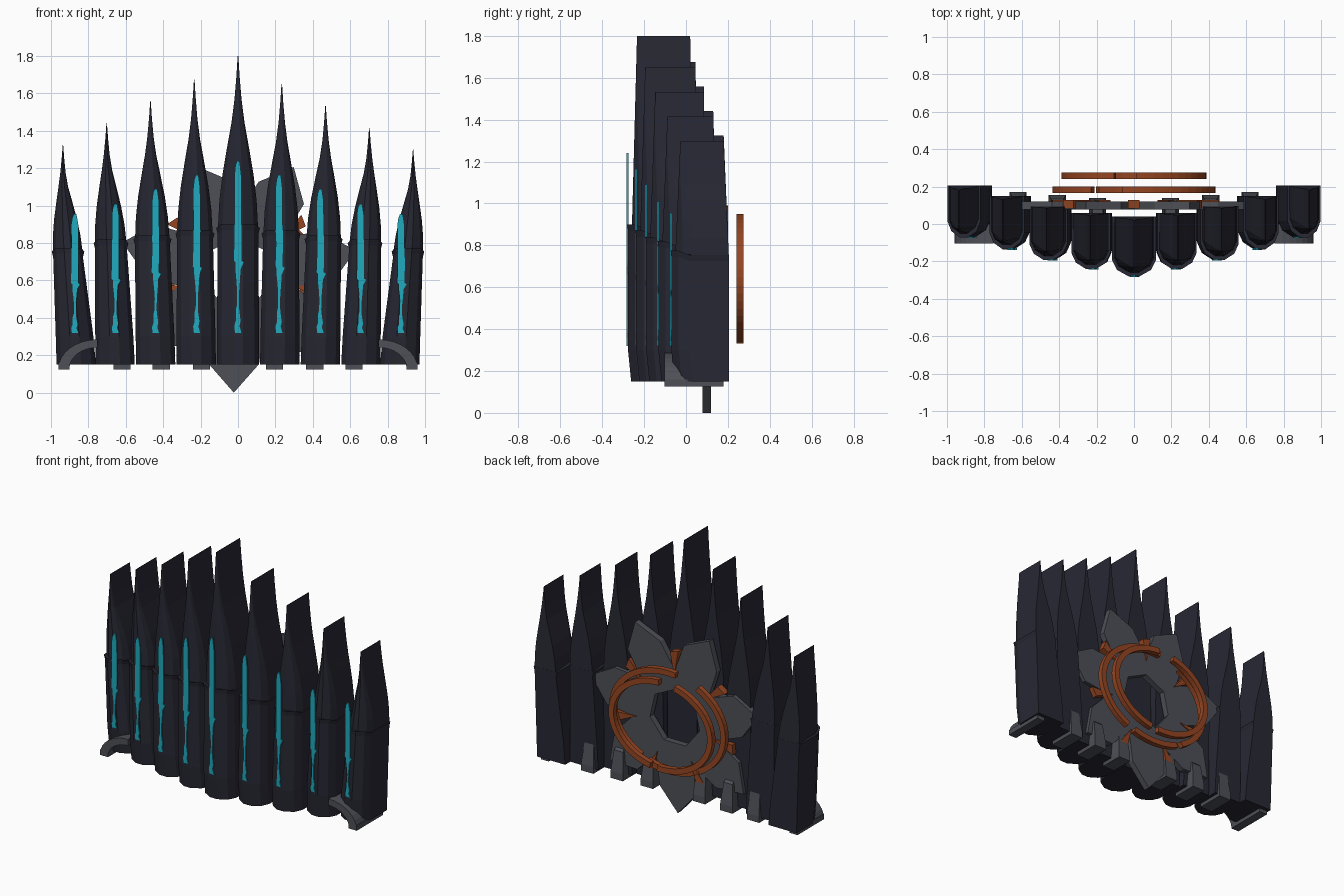
import bpy, bmesh
from math import cos, sin, radians, tau

cube = bpy.data.objects.get("Cube")
if cube:
    bpy.data.objects.remove(cube)


def material(name, rgb):
    m = bpy.data.materials.new(name)
    m.use_nodes = True
    m.diffuse_color = (*rgb, 1)
    m.node_tree.nodes["Principled BSDF"].inputs["Base Color"].default_value = (*rgb, 1)
    return m


NAVY = material("dark navy", (0.021, 0.021, 0.034))
GREY = material("slate grey", (0.075, 0.08, 0.095))
ORANGE = material("burnt orange", (0.30, 0.06, 0.016))
CYAN = material("glowing cyan", (0.015, 0.40, 0.52))


def finish(bm, name, mat):
    bmesh.ops.recalc_face_normals(bm, faces=bm.faces)
    me = bpy.data.meshes.new(name)
    bm.to_mesh(me)
    bm.free()
    me.materials.append(mat)
    ob = bpy.data.objects.new(name, me)
    bpy.context.collection.objects.link(ob)
    return ob


def loft(bm, rings):
    """Skin a stack of closed rings and cap both ends."""
    rows = [[bm.verts.new(p) for p in ring] for ring in rings]
    n = len(rows[0])
    for a, b in zip(rows, rows[1:]):
        for i in range(n):
            j = (i + 1) % n
            bm.faces.new((a[i], a[j], b[j], b[i]))
    bm.faces.new(rows[0])
    bm.faces.new(rows[-1])


def prism(bm, outline, y0, y1):
    """Extrude an (x, z) outline along y."""
    loft(bm, [[(x, y, z) for x, z in outline] for y in (y0, y1)])


# Pillar cross-section: flat back, straight sides, faceted front
def section(lo, hi, front, back, z, lift=0.0):
    mid, half = (lo + hi) / 2, (hi - lo) / 2
    shape = [(1, None), (1, 0.085), (0.78, 0.035), (0.25, 0), (-0.25, 0),
             (-0.78, 0.035), (-1, 0.085), (-1, None)]
    ring = []
    for u, d in shape:
        y = back if d is None else front + d
        ring.append((mid + u * half, y, z + (lift if d is not None and d < 0.05 else 0)))
    return ring


# Spire narrowing: share of height, share of width
TAPER = [(0, 0.96), (0.18, 0.88), (0.33, 0.73), (0.5, 0.49), (0.62, 0.31),
         (0.75, 0.17), (0.88, 0.08), (1, 0.015)]


def pillar(name, base, seam, seam_z, tip_x, tip_z, front, back, tip_back):
    bm = bmesh.new()
    loft(bm, [section(*base, front + 0.015, back, 0.15),
              section(*[b + (s - b) * 0.2 for b, s in zip(base, seam)], front, back, 0.3),
              section(seam[0] + 0.004, seam[1] - 0.004, front, back, seam_z - 0.03, 0.02),
              section(seam[0] - 0.004, seam[1] + 0.004, front - 0.003, back, seam_z, 0.02)])
    finish(bm, name + "_base", NAVY)
    bm = bmesh.new()
    mid, half = sum(seam) / 2, (seam[1] - seam[0]) / 2
    rings = []
    for t, w in TAPER:
        x = mid + (tip_x - mid) * min(1, t * 1.5)
        rings.append(section(x - half * w, x + half * w, front + 0.018 + 0.025 * t,
                             back + (tip_back - back) * t, seam_z - 0.02 + (tip_z - seam_z + 0.02) * t))
    # The front facets flatten out towards the blade-like tip
    for ring, (t, w) in zip(rings, TAPER):
        for i in range(1, 7):
            x, y, z = ring[i]
            f = front + 0.018 + 0.025 * t
            ring[i] = (x, f + (y - f) * w, z)
    loft(bm, rings)
    finish(bm, name + "_spire", NAVY)


# Ragged light strip: height below the top, left width, right width
def light_strip(name, x, top, front):
    drop = top - 0.32
    edge = [(0, .006, .008), (.03, .014, .012), (.09, .02, .018), (.45, .018, .02),
            (.58, .022, .018), (.59, .014, .03), (.63, .014, .014), (.70, .008, .01),
            (.76, .005, .006), (.84, .006, .005), (.87, .012, .007), (.93, .012, .014),
            (.96, .02, .008), (1, .016, .018)]
    left = [(x - l, top - drop * t) for t, l, r in edge]
    right = [(x + r, top - drop * t) for t, l, r in reversed(edge)]
    bm = bmesh.new()
    prism(bm, left + right, front - 0.006, front + 0.003)
    finish(bm, name, CYAN)


# Nine pillars, stepping back and down from the middle
BASE = [(-.112, .112), (.118, .328), (.335, .545), (.552, .762), (.76, .97)]
SEAM = [(-.113, .113), (.13, .33), (.36, .555), (.59, .768), (.825, .992)]
SEAM_Z = [.88, .85, .82, .80, .755]
FRONT = [-.277, -.238, -.19, -.132, -.07]
BACK = [.04, .06, .095, .15, .205]
TIP_BACK = [.02, .045, .085, .13, .18]
STRIP_X = [0, .22, .44, .655, .872]
STRIP_TOP = [1.24, 1.165, 1.09, 1.01, .955]
for i in range(5):
    for side in ((1, -1) if i else (1,)):
        label = "centre" if i == 0 else ("left" if side > 0 else "right") + "_%d" % i
        tip = 1.80 if i == 0 else 1.65 - 0.117 * (i - 1) + (0.025 if side < 0 else 0)
        flip = lambda pair: tuple(sorted(side * v for v in pair))
        pillar("pillar_" + label, flip(BASE[i]), flip(SEAM[i]), SEAM_Z[i],
               side * 0.234 * i, tip, FRONT[i], BACK[i], TIP_BACK[i])
        light_strip("light_strip_" + label, side * STRIP_X[i], STRIP_TOP[i], FRONT[i])

# Seven-bladed star plate with an open centre
CZ = 0.64


def polar(r, deg):
    return r * cos(radians(deg)), CZ + r * sin(radians(deg))


STEP = 360 / 7
star, wedges = bmesh.new(), bmesh.new()
for k in range(7):
    a = -90 + k * STEP
    h = STEP / 2
    prism(star, [polar(.19, a - h), polar(.32, a - h), polar(.51, a - 18), polar(.64, a - 2),
                 polar(.50, a + 13), polar(.32, a + h), polar(.19, a + h)], 0.078, 0.12)
    # Wedge pointing inwards in each notch
    b = a + h
    prism(wedges, [polar(.29, b), polar(.44, b - 4), polar(.46, b + 4)], 0.082, 0.128)
finish(star, "star_plate", GREY)
finish(wedges, "notch_wedges", ORANGE)


# Broken oval rings floating behind the star
def ring_arcs(name, rx, rz, width, y0, y1, spans):
    bm = bmesh.new()
    for start, end in spans:
        n = max(4, int((end - start) / 7))
        rings = []
        for k in range(n + 1):
            t = radians(start + (end - start) * k / n)
            rings.append([((rx - d) * cos(t), y, CZ + (rz - d) * sin(t))
                          for d, y in ((0, y0), (0, y1), (width, y1), (width, y0))])
        loft(bm, rings)
    finish(bm, name, ORANGE)


ring_arcs("rear_ring", .388, .31, .038, .24, .275, [(-78, 88), (106, 274)])
ring_arcs("inner_ring", .435, .35, .038, .165, .20, [(-60, 98), (122, 236), (242, 292)])

# Brackets along the foot and curved clamps on the outer corners
for side, word in ((1, "left"), (-1, "right")):
    for i, (x, depth) in enumerate(((.195, .14), (.41, .155), (.62, .17))):
        bm = bmesh.new()
        loft(bm, [[(side * x + u * w, y, z) for u, y in ((-1, y0), (1, y0), (1, y1), (-1, y1))]
                  for z, w, y0, y1 in ((.125, .046, -.02, depth), (.17, .046, -.02, depth),
                                       (.31, .034, .0, depth - .02), (.33, .028, .0, depth - .04))])
        finish(bm, "foot_bracket_%s_%d" % (word, i + 1), GREY)
    bm = bmesh.new()
    arc = []
    for r, order in ((1.0, range(9)), (0.72, range(8, -1, -1))):
        for k in order:
            t = tau / 4 * k / 8
            arc.append((side * (.75 + .21 * r * cos(t)), .13 + .155 * r * sin(t)))
    prism(bm, arc, -.103, .0)
    prism(bm, [(side * x, z) for x, z in ((.90, .125), (.96, .125), (.96, .16), (.90, .16))], -.103, .18)
    finish(bm, "corner_clamp_" + word, GREY)
